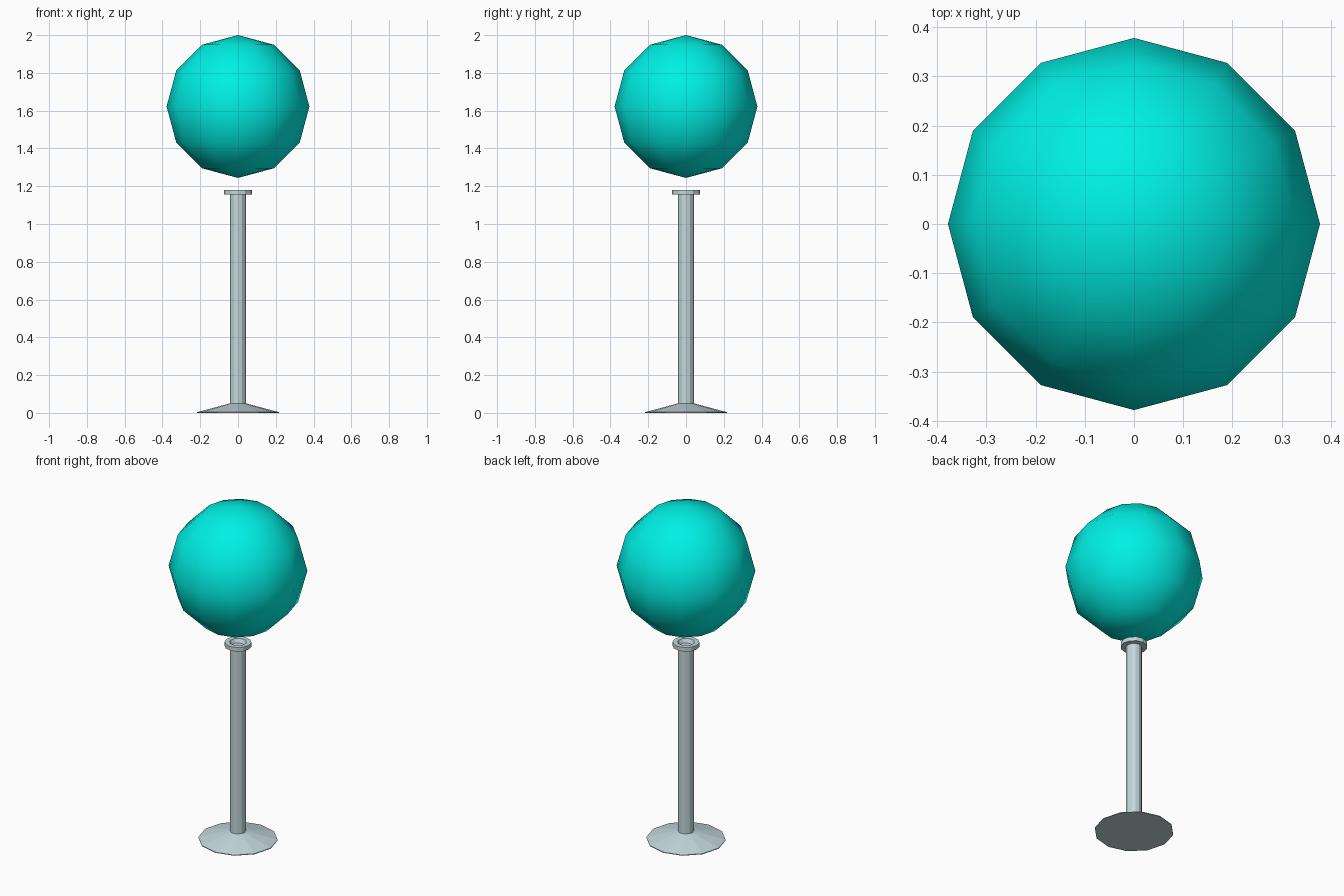
import bpy, bmesh
from math import cos, sin, tau

if "Cube" in bpy.data.objects:
    bpy.data.objects.remove(bpy.data.objects["Cube"])

SIDES = 12

def material(name, color):
    m = bpy.data.materials.new(name)
    m.diffuse_color = color
    m.use_nodes = True
    m.node_tree.nodes["Principled BSDF"].inputs["Base Color"].default_value = m.diffuse_color
    return m

def add_object(name, bm, mat, smooth=False):
    bmesh.ops.recalc_face_normals(bm, faces=bm.faces)
    for f in bm.faces:
        f.smooth = smooth
    mesh = bpy.data.meshes.new(name)
    bm.to_mesh(mesh)
    bm.free()
    mesh.materials.append(mat)
    ob = bpy.data.objects.new(name, mesh)
    bpy.context.collection.objects.link(ob)
    return ob

def lathe(name, profile, mat):
    """Revolve (radius, z) points around z, capping both ends."""
    bm = bmesh.new()
    rings = [[bm.verts.new((r * cos(tau * i / SIDES), r * sin(tau * i / SIDES), z))
              for i in range(SIDES)] for r, z in profile]
    for a, b in zip(rings, rings[1:]):
        for i in range(SIDES):
            j = (i + 1) % SIDES
            bm.faces.new((a[i], a[j], b[j], b[i]))
    bm.faces.new(rings[0])
    bm.faces.new(rings[-1])
    return add_object(name, bm, mat)

metal = material("pale_metal", (0.55, 0.68, 0.71, 1))
teal = material("teal_globe", (0.0, 0.87, 0.78, 1))

# One-piece stand: flared foot, post, and collar with a shallow socket
lathe("stand", [(0.216, 0.0), (0.216, 0.004), (0.043, 0.05), (0.043, 1.155),
                (0.073, 1.155), (0.073, 1.18), (0.046, 1.18), (0.034, 1.158)], metal)

# Globe floating above the collar
bm = bmesh.new()
bmesh.ops.create_uvsphere(bm, u_segments=SIDES, v_segments=6, radius=0.378)
bmesh.ops.translate(bm, verts=bm.verts, vec=(0, 0, 1.622))
add_object("globe", bm, teal, smooth=True)
